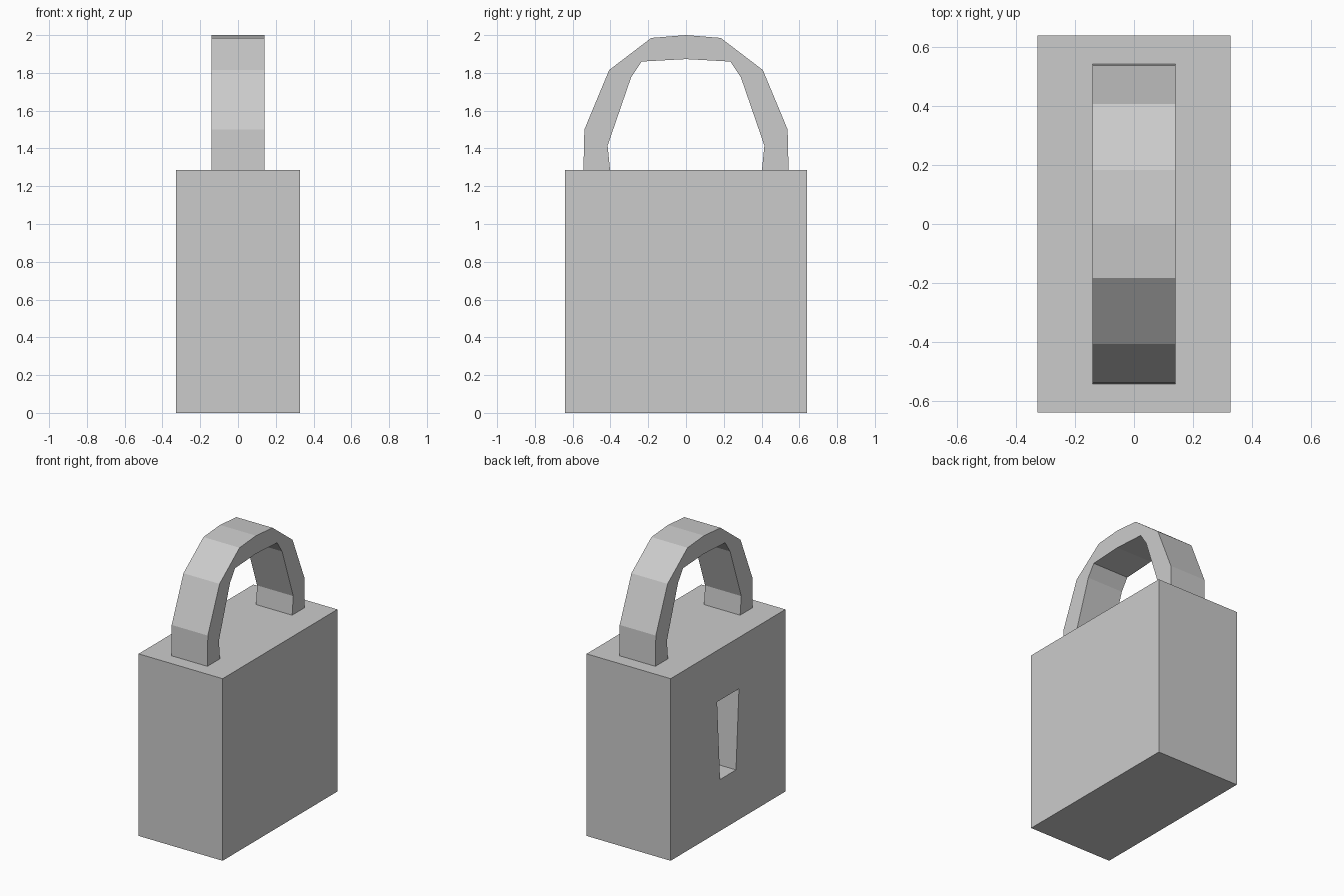
import bpy, bmesh

if "Cube" in bpy.data.objects:
    bpy.data.objects.remove(bpy.data.objects["Cube"])


def prism(name, profile, x0, x1):
    """Extrude a closed (y, z) profile from x0 to x1."""
    bm = bmesh.new()
    face = bm.faces.new([bm.verts.new((x0, y, z)) for y, z in profile])
    out = bmesh.ops.extrude_face_region(bm, geom=[face])
    for v in out["geom"]:
        if isinstance(v, bmesh.types.BMVert):
            v.co.x = x1
    bmesh.ops.recalc_face_normals(bm, faces=bm.faces)
    mesh = bpy.data.meshes.new(name)
    bm.to_mesh(mesh)
    bm.free()
    obj = bpy.data.objects.new(name, mesh)
    bpy.context.collection.objects.link(obj)
    return obj


def mirrored(half):
    """Complete a half arch that ends on y = 0."""
    return half + [(-y, z) for y, z in reversed(half[:-1])]


# Lock body
TOP = 1.285
body = prism("lock_body", [(-0.64, 0), (0.64, 0), (0.64, TOP), (-0.64, TOP)], -0.328, 0.328)

# Tapered keyhole recess in the left side
cutter = prism("keyhole_cutter",
               [(-0.089, 0.363), (0.089, 0.363), (0.122, 0.923), (-0.122, 0.923)],
               -0.5, -0.08)
cutter.hide_render = True
cutter.hide_viewport = True
cutter.display_type = 'WIRE'
cut = body.modifiers.new("keyhole", 'BOOLEAN')
cut.operation = 'DIFFERENCE'
cut.solver = 'EXACT'
cut.object = cutter

# Faceted shackle
outer = mirrored([(0.543, TOP), (0.538, 1.5), (0.407, 1.815), (0.184, 1.985), (0, 2.0)])
inner = mirrored([(0.402, TOP), (0.415, 1.415), (0.29, 1.778), (0.235, 1.86), (0, 1.873)])
prism("shackle", outer + inner[::-1], -0.141, 0.141)
